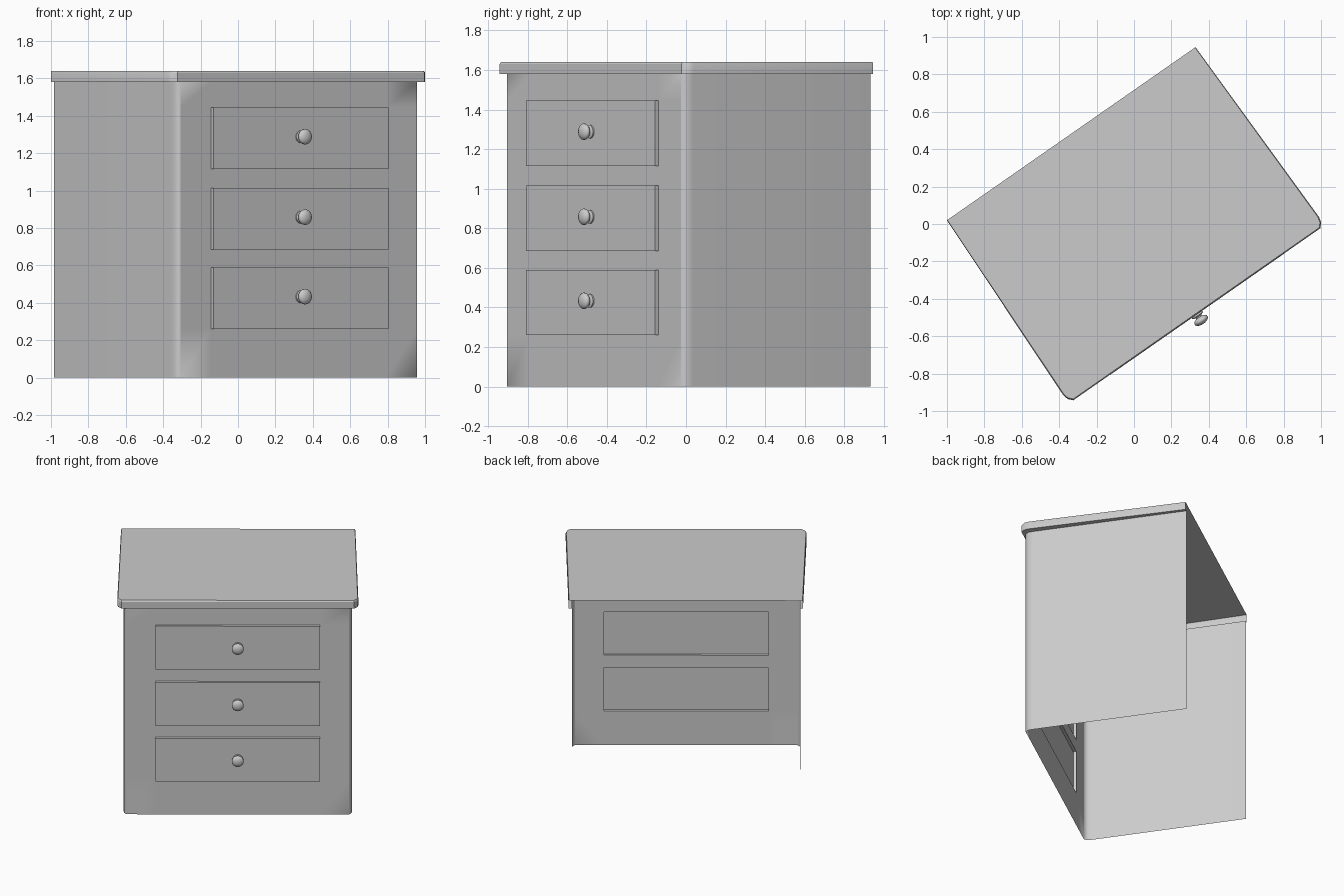
import bpy, bmesh, math

if "Cube" in bpy.data.objects:
    bpy.data.objects.remove(bpy.data.objects["Cube"])

TURN = math.radians(34.85)          # whole cabinet stands turned about z
BODY_Y, DRAWER_Y, BACK_Y = -0.567, -0.589, 0.588
HALF_W = 0.57
DRAWERS = [(0.26, 0.59), (0.685, 1.015), (1.115, 1.445)]


def finish(bm, name, angle=30):
    mesh = bpy.data.meshes.new(name)
    bm.to_mesh(mesh)
    bm.free()
    ob = bpy.data.objects.new(name, mesh)
    bpy.context.collection.objects.link(ob)
    ob.rotation_euler.z = TURN
    bpy.ops.object.select_all(action='DESELECT')
    bpy.context.view_layer.objects.active = ob
    ob.select_set(True)
    bpy.ops.object.shade_smooth_by_angle(angle=math.radians(angle))
    return ob


def ring(bm, half, z):
    """U-shaped outline, open at the back, mirrored from its right half."""
    left = [(-x, y) for x, y in half]
    return [bm.verts.new((x, y, z)) for x, y in left + half[::-1]]


def loft(bm, low, high, skip=()):
    for i in range(len(low) - 1):
        if i not in skip:
            bm.faces.new((low[i], low[i + 1], high[i + 1], high[i]))


def quad(bm, pts):
    return bm.faces.new([bm.verts.new(p) for p in pts])


body = [(0.788, BACK_Y), (0.79, -0.507), (0.787, -0.542), (0.77, BODY_Y)]
slab = [(0.81, BACK_Y), (0.833, -0.534), (0.826, -0.565), (0.805, -0.588)]
slab_in = [(0.807, BACK_Y), (0.828, -0.531), (0.821, -0.561), (0.801, -0.582)]

# Cabinet body: thin side walls and a front frame with drawer openings
bm = bmesh.new()
loft(bm, ring(bm, body, 0), ring(bm, body, 1.58), skip=(3,))
xs = [-0.77, -HALF_W, HALF_W, 0.77]
zs = [0] + [z for d in DRAWERS for z in d] + [1.58]
for i in range(3):
    for j in range(len(zs) - 1):
        if i == 1 and j % 2 == 1:
            continue
        quad(bm, [(xs[i], BODY_Y, zs[j]), (xs[i + 1], BODY_Y, zs[j]),
                  (xs[i + 1], BODY_Y, zs[j + 1]), (xs[i], BODY_Y, zs[j + 1])])
bmesh.ops.remove_doubles(bm, verts=bm.verts, dist=1e-4)
finish(bm, "cabinet_body")

# Overhanging top: lip, rim, small bevel and cap, hollow underneath
bm = bmesh.new()
rings = [ring(bm, body, 1.58), ring(bm, slab, 1.58),
         ring(bm, slab, 1.63), ring(bm, slab_in, 1.64)]
for a, b in zip(rings, rings[1:]):
    loft(bm, a, b)
bm.faces.new(rings[-1])
finish(bm, "cabinet_top")

# Knob profile: (radius, distance out from the drawer)
knob = [(0.034, 0.0), (0.034, 0.008), (0.018, 0.014), (0.018, 0.02)]
knob += [(0.042 * math.cos(t), 0.039 + 0.022 * math.sin(t))
         for t in [math.radians(a) for a in (-60, -35, -12, 12, 35, 60, 78)]]
SIDES = 20

for n, (z0, z1) in enumerate(DRAWERS, 1):
    # Raised drawer front, open behind
    bm = bmesh.new()
    face = quad(bm, [(-HALF_W, BODY_Y, z0), (HALF_W, BODY_Y, z0),
                     (HALF_W, BODY_Y, z1), (-HALF_W, BODY_Y, z1)])
    new = bmesh.ops.extrude_discrete_faces(bm, faces=[face])["faces"][0]
    bmesh.ops.translate(bm, verts=new.verts, vec=(0, DRAWER_Y - BODY_Y, 0))
    finish(bm, f"drawer_front_{n}")

    # Turned knob
    bm = bmesh.new()
    zc = (z0 + z1) / 2 + 0.008
    loops = []
    for r, d in knob:
        loop = [bm.verts.new((r * math.cos(a), DRAWER_Y - d, zc + r * math.sin(a)))
                for a in [2 * math.pi * k / SIDES for k in range(SIDES)]]
        loops.append(loop + loop[:1])
    for a, b in zip(loops, loops[1:]):
        loft(bm, a, b)
    bm.faces.new(loops[-1][:-1])
    bmesh.ops.recalc_face_normals(bm, faces=bm.faces)
    finish(bm, f"drawer_knob_{n}", 40)
